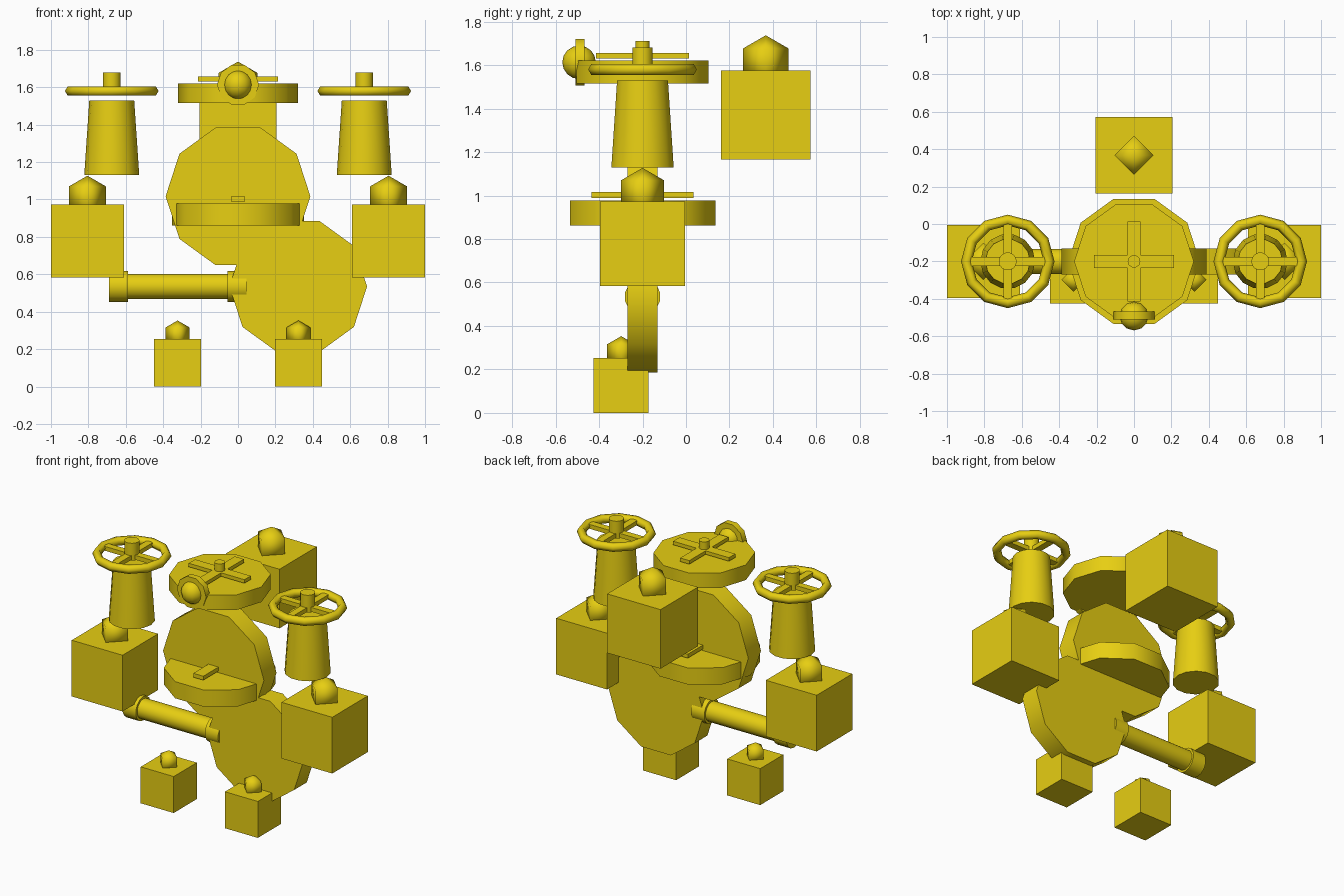
import bpy
from math import pi, radians

if "Cube" in bpy.data.objects:
    bpy.data.objects.remove(bpy.data.objects["Cube"])

gold = bpy.data.materials.new("gold_paint")
gold.diffuse_color = (0.8, 0.62, 0.006, 1)
gold.use_nodes = True
gold.node_tree.nodes["Principled BSDF"].inputs["Base Color"].default_value = gold.diffuse_color


def finish(name, angle=None):
    ob = bpy.context.object
    ob.name = name
    ob.data.materials.append(gold)
    if angle:
        bpy.ops.object.shade_smooth_by_angle(angle=radians(angle))
    return ob


def box(name, loc, size):
    bpy.ops.mesh.primitive_cube_add(size=1, location=loc)
    ob = finish(name)
    ob.scale = size
    return ob


def prism(name, loc, r, depth, sides=10, axis='Z', r_top=None):
    # turned so that a corner points along x (or along z for axis X)
    bpy.ops.mesh.primitive_cone_add(vertices=sides, radius1=r, depth=depth,
                                    radius2=r if r_top is None else r_top)
    ob = finish(name, 40)
    for v in ob.data.vertices:
        x, y, z = v.co
        x, y = y, -x
        v.co = {'Z': (x, y, z), 'Y': (x, -z, y), 'X': (z, y, -x)}[axis]
    ob.location = loc
    return ob


def crate(name, x, y, z, s):
    # cube with a half-sunk octahedral gem on its top
    box(name + "_block", (x, y, z), (s, s, s))
    bpy.ops.mesh.primitive_uv_sphere_add(segments=4, ring_count=2, radius=s * 0.295,
                                         location=(x, y, z + s * 0.6))
    finish(name + "_gem", 180)


def hatch(name, z, k):
    # flat disc with a raised cross and a hub
    y = -0.2
    prism(name + "_disc", (0, y, z), 0.32 * k, 0.105 * k)
    zb = z + 0.075 * k
    box(name + "_bar_x", (0, y, zb), (0.428 * k, 0.07 * k, 0.025 * k))
    box(name + "_bar_y", (0, y, zb), (0.07 * k, 0.428 * k, 0.025 * k))
    prism(name + "_hub", (0, y, zb + 0.03 * k), 0.034 * k, 0.072 * k)


# blocks: feet, arms and the rear pack
for s, side in ((-1, "left"), (1, "right")):
    crate(side + "_foot", s * 0.323, -0.298, 0.1265, 0.253)
    crate(side + "_arm", s * 0.805, -0.2, 0.778, 0.39)
crate("rear_pack", 0, 0.367, 1.37, 0.41)

# shoulder towers with hand wheels
for s, side in ((-1, "left"), (1, "right")):
    x, y, z = s * 0.675, -0.2, 1.58
    prism(side + "_tower", (x, y, 1.33), 0.147, 0.4, 14, r_top=0.12)
    bpy.ops.mesh.primitive_torus_add(location=(x, y, z), major_radius=0.221, minor_radius=0.029,
                                     major_segments=12, minor_segments=6)
    finish(side + "_wheel_rim", 62)
    box(side + "_wheel_spoke_x", (x, y, z), (0.42, 0.048, 0.03))
    box(side + "_wheel_spoke_y", (x, y, z), (0.048, 0.42, 0.03))
    prism(side + "_wheel_hub", (x, y, 1.62), 0.048, 0.12, 14)

# horizontal hatches: head and waist
hatch("head_hatch", 1.569, 1.0)
hatch("waist_hatch", 0.92, 1.1)

# upright discs: torso and right leg
prism("torso_disc", (0, -0.2, 1.017), 0.387, 0.138, axis='Y')
prism("right_leg_disc", (0.322, -0.2, 0.535), 0.368, 0.138, axis='Y')

# sideways pipe with two end collars
prism("left_leg_pipe", (-0.322, -0.2, 0.535), 0.068, 0.68, 14, 'X')
for i, x in enumerate((-0.638, -0.006)):
    prism(f"pipe_collar_{i + 1}", (x, -0.2, 0.535), 0.083, 0.102, 14, 'X')

# front lamp: ball in a faceted ring
prism("lamp_ring", (0, -0.488, 1.613), 0.112, 0.043, axis='Y')
bpy.ops.mesh.primitive_uv_sphere_add(segments=12, ring_count=8, radius=0.077,
                                     location=(0, -0.492, 1.613))
finish("lamp_ball", 60)
